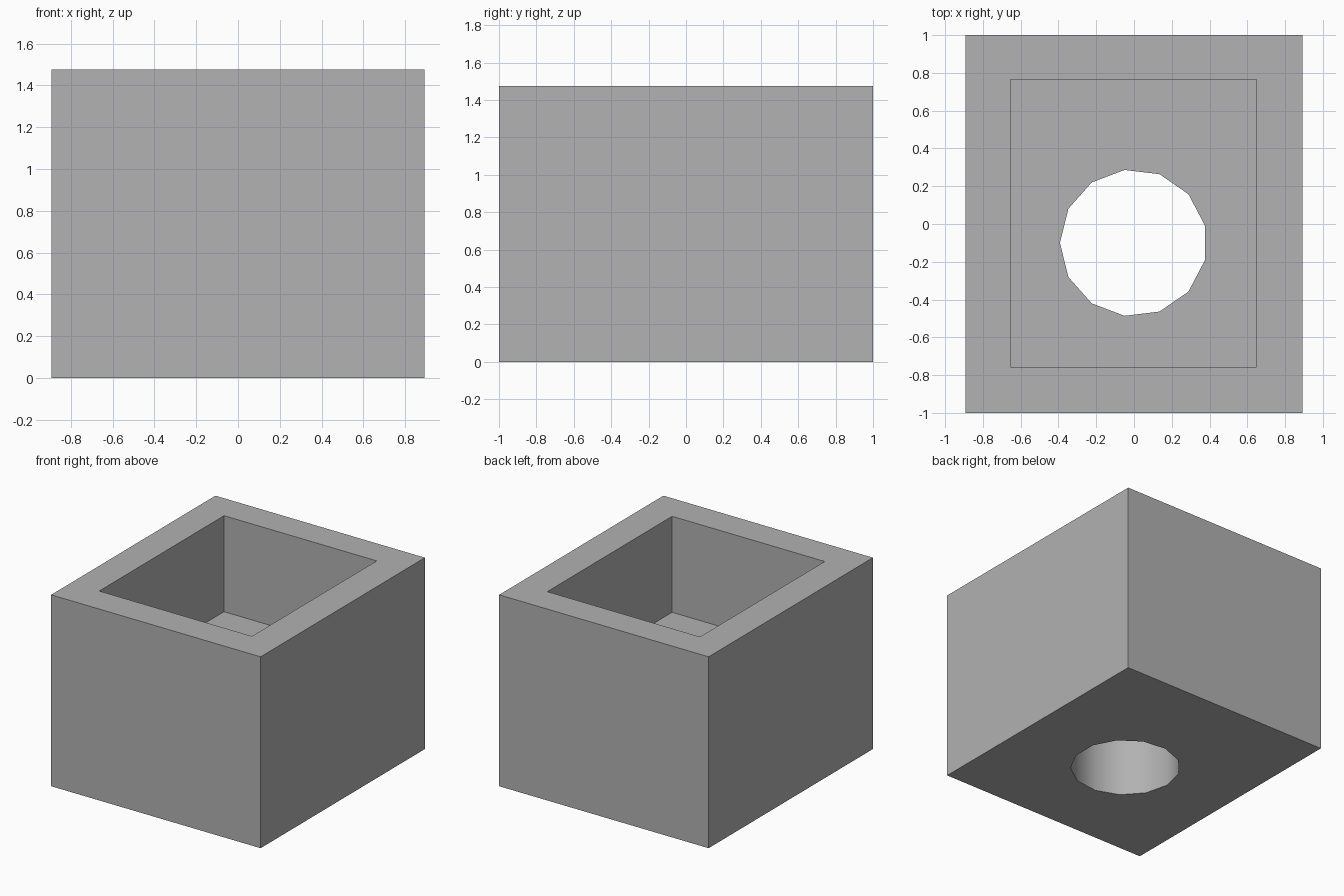
import bpy
from math import pi, radians

cube = bpy.data.objects.get("Cube")
if cube:
    bpy.data.objects.remove(cube, do_unlink=True)

WIDTH, DEPTH, HEIGHT = 1.786, 2.0, 1.475
FLOOR = 0.735

grey = bpy.data.materials.new("plain_grey")
grey.use_nodes = True
COLOUR = (0.445, 0.445, 0.445, 1)
grey.diffuse_color = COLOUR
grey.node_tree.nodes["Principled BSDF"].inputs["Base Color"].default_value = COLOUR


def box(name, size, low_z, x=0, y=0):
    bpy.ops.mesh.primitive_cube_add(size=1, location=(x, y, low_z + size[2] / 2))
    obj = bpy.context.object
    obj.name = name
    obj.scale = size
    bpy.ops.object.transform_apply(location=True, rotation=True, scale=True)
    obj.data.materials.append(grey)
    return obj


# Solid block
block = box("hollow_block", (WIDTH, DEPTH, HEIGHT), 0)

# Rectangular pocket, open at the top
pocket = box("pocket_cutter", (1.302, 1.52, HEIGHT), FLOOR, -0.003, 0.004)

# Thirteen-sided drain hole through the floor, one corner pointing to -x
bpy.ops.mesh.primitive_cylinder_add(vertices=13, radius=0.389, depth=HEIGHT,
                                    location=(-0.003, -0.1, FLOOR / 2),
                                    rotation=(0, 0, pi / 2))
hole = bpy.context.object
hole.name = "hole_cutter"
hole.data.materials.append(grey)

# Cut both shapes out of the block
for cutter in (pocket, hole):
    cutter.hide_render = True
    cut = block.modifiers.new("cut", 'BOOLEAN')
    cut.operation = 'DIFFERENCE'
    cut.solver = 'EXACT'
    cut.object = cutter

bpy.ops.object.select_all(action='DESELECT')
block.select_set(True)
bpy.context.view_layer.objects.active = block
for name in [m.name for m in block.modifiers]:
    bpy.ops.object.modifier_apply(modifier=name)
for cutter in (pocket, hole):
    bpy.data.objects.remove(cutter, do_unlink=True)

# Round hole wall, crisp edges elsewhere
bpy.ops.object.shade_smooth_by_angle(angle=radians(35))
